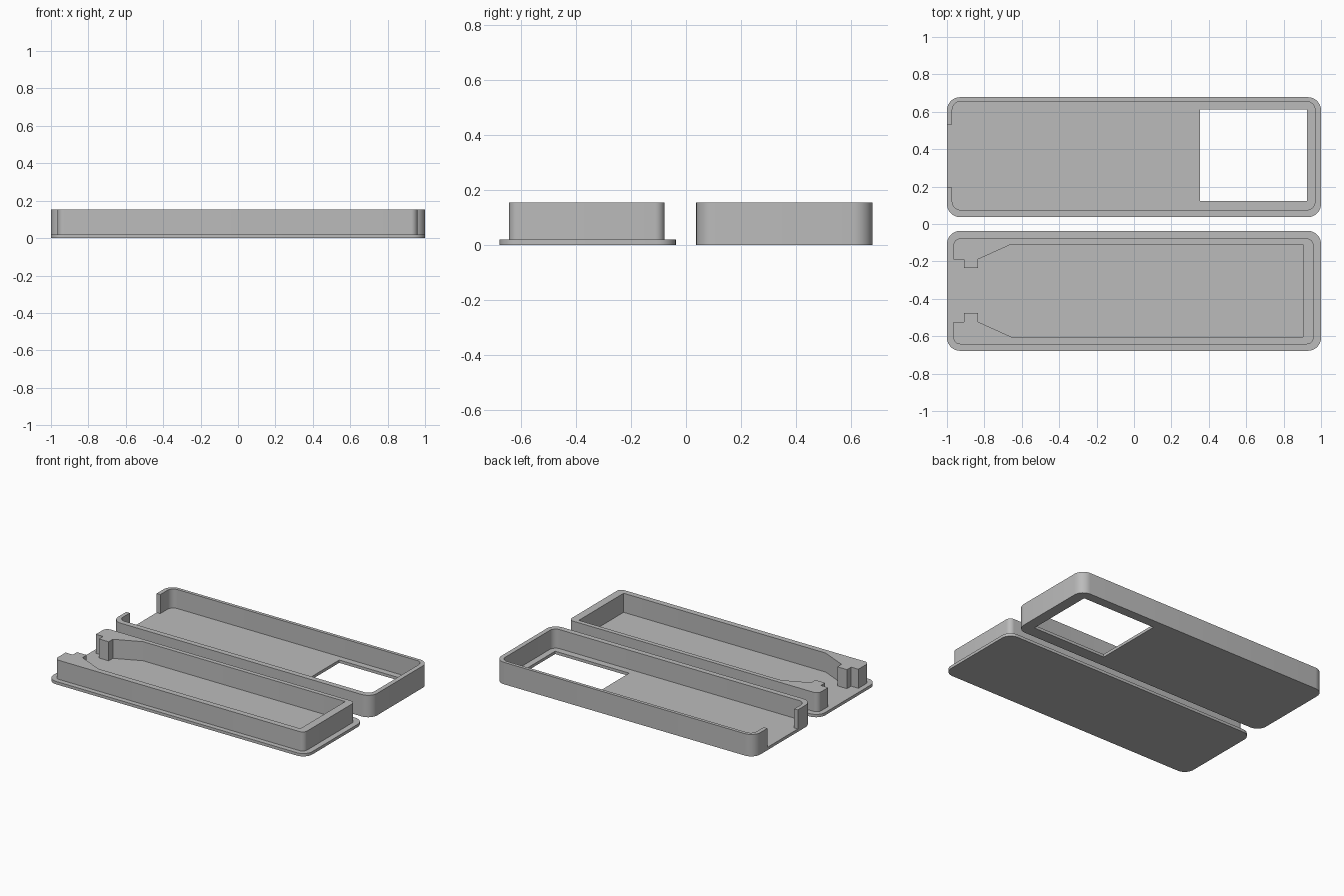
import bpy, bmesh, math

cube = bpy.data.objects.get("Cube")
if cube:
    bpy.data.objects.remove(cube, do_unlink=True)

TOP, FLOOR = 0.153, 0.02

grey = bpy.data.materials.new("mid grey plastic")
grey.use_nodes = True
grey.diffuse_color = (0.5, 0.5, 0.5, 1)
grey.node_tree.nodes["Principled BSDF"].inputs["Base Color"].default_value = (0.5, 0.5, 0.5, 1)


def rounded(x0, x1, y0, y1, r, steps=8):
    """Outline of a rectangle with rounded corners, anticlockwise."""
    centres = [(x1 - r, y1 - r), (x0 + r, y1 - r), (x0 + r, y0 + r), (x1 - r, y0 + r)]
    points = []
    for i, (cx, cy) in enumerate(centres):
        for k in range(steps + 1):
            a = (i + k / steps) * math.pi / 2
            points.append((cx + r * math.cos(a), cy + r * math.sin(a)))
    return points


def box(x0, x1, y0, y1):
    return [(x0, y0), (x1, y0), (x1, y1), (x0, y1)]


def prism(name, outline, z0, z1):
    """Closed solid from a flat outline."""
    bm = bmesh.new()
    base = bm.faces.new([bm.verts.new((x, y, z0)) for x, y in outline])
    new = bmesh.ops.extrude_face_region(bm, geom=[base])["geom"]
    bmesh.ops.translate(bm, vec=(0, 0, z1 - z0),
                        verts=[g for g in new if isinstance(g, bmesh.types.BMVert)])
    bmesh.ops.recalc_face_normals(bm, faces=bm.faces)
    mesh = bpy.data.meshes.new(name)
    bm.to_mesh(mesh)
    bm.free()
    mesh.materials.append(grey)
    obj = bpy.data.objects.new(name, mesh)
    bpy.context.collection.objects.link(obj)
    return obj


def combine(target, tool, operation):
    """Apply a boolean and discard the tool."""
    mod = target.modifiers.new(operation, "BOOLEAN")
    mod.object, mod.operation, mod.solver = tool, operation, "EXACT"
    bpy.context.view_layer.objects.active = target
    bpy.ops.object.modifier_apply(modifier=mod.name)
    bpy.data.objects.remove(tool, do_unlink=True)


def smooth(obj):
    bpy.ops.object.select_all(action="DESELECT")
    obj.select_set(True)
    bpy.context.view_layer.objects.active = obj
    bpy.ops.object.shade_smooth_by_angle(angle=math.radians(30))


# Tray: hollow shell with an open end and a window in the floor
tray = prism("case_tray", rounded(-1, 1, 0.037, 0.678, 0.07), 0, TOP)
for name, outline, z0 in (
        ("tray_hollow", rounded(-0.972, 0.968, 0.075, 0.655, 0.045), FLOOR),
        ("end_opening", box(-1.1, -0.9, 0.195, 0.532), FLOOR),
        ("floor_window", box(0.353, 0.925, 0.122, 0.612), -0.1)):
    combine(tray, prism(name, outline, z0, 0.3), "DIFFERENCE")
smooth(tray)

# Lid: thin plate carrying a raised wall
lid = prism("case_lid", rounded(-1, 1, -0.678, -0.037, 0.07), 0, FLOOR)
wall = prism("lid_wall", rounded(-0.965, 0.96, -0.643, -0.078, 0.035), 0.01, TOP)

# Pocket narrows towards the open end, with a gripping lug on each side
half = [(0.904, 0.247), (-0.657, 0.247), (-0.834, 0.167), (-0.834, 0.121),
        (-0.909, 0.121), (-0.909, 0.167), (-1.1, 0.167)]
mid = -0.356
pocket = [(x, mid + y) for x, y in half] + [(x, mid - y) for x, y in reversed(half)]
combine(wall, prism("lid_pocket", pocket, -0.1, 0.3), "DIFFERENCE")
combine(lid, wall, "UNION")
smooth(lid)
